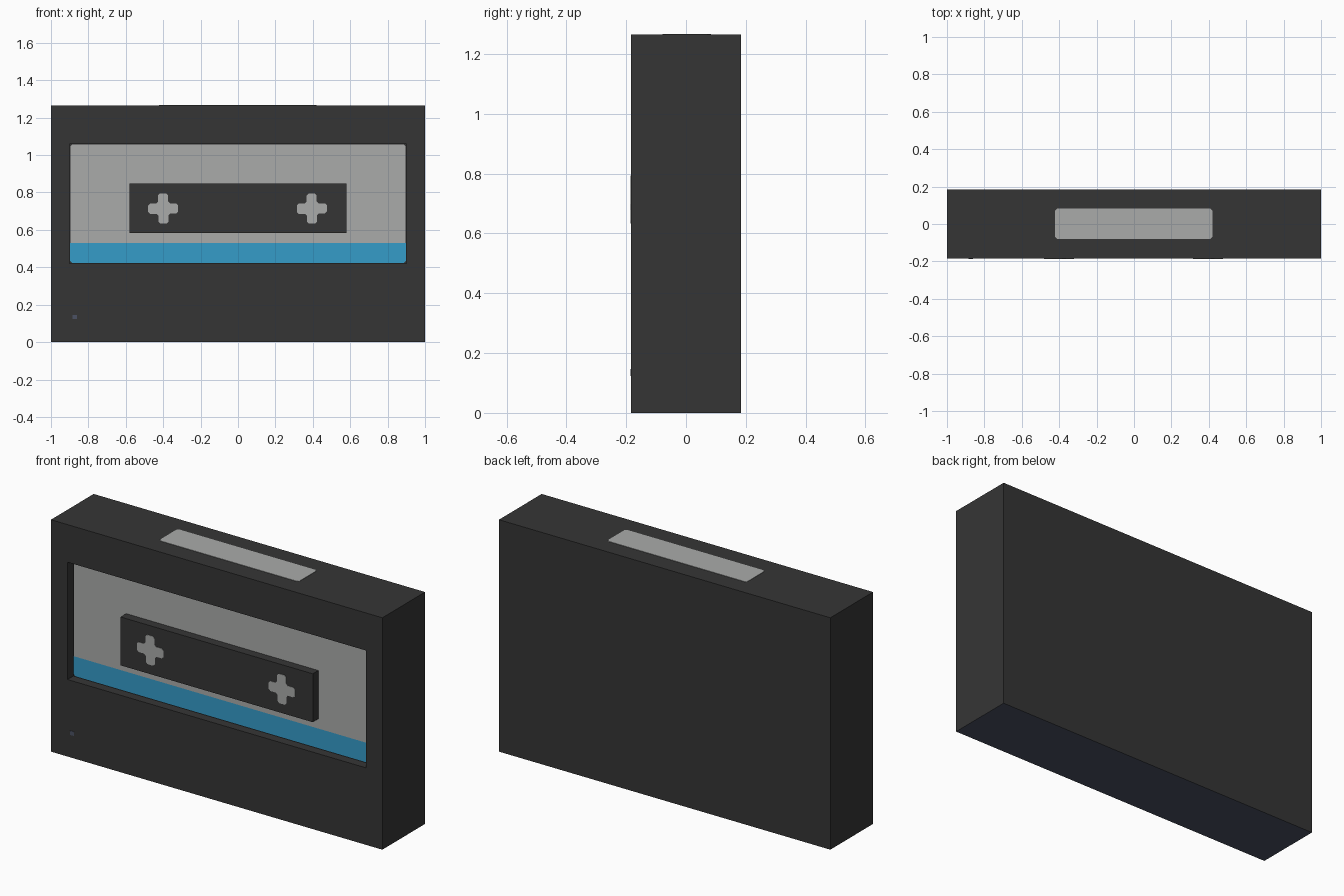
import bpy, bmesh, math
from mathutils import Matrix

if "Cube" in bpy.data.objects:
    bpy.data.objects.remove(bpy.data.objects["Cube"])

W, D, H = 1.0, 0.184, 1.265          # half width, half depth, height
RECESS = 0.05
THIN = 0.002


def material(name, r, g, b):
    m = bpy.data.materials.new(name)
    m.diffuse_color = (r, g, b, 1)
    m.use_nodes = True
    m.node_tree.nodes["Principled BSDF"].inputs["Base Color"].default_value = m.diffuse_color
    return m


dark = material("charcoal", 0.036, 0.036, 0.036)
grey = material("light grey", 0.402, 0.41, 0.402)
blue = material("blue", 0.036, 0.333, 0.584)
slate = material("slate", 0.07, 0.083, 0.125)


def finish(name, bm, *mats):
    bmesh.ops.recalc_face_normals(bm, faces=bm.faces)
    me = bpy.data.meshes.new(name)
    for m in mats:
        me.materials.append(m)
    bm.to_mesh(me)
    bm.free()
    ob = bpy.data.objects.new(name, me)
    bpy.context.collection.objects.link(ob)
    return ob


def plate(name, outline, thick, matrix, mat):
    """Extrude a 2D outline along local +z, then place it with a matrix."""
    bm = bmesh.new()
    face = bm.faces.new([bm.verts.new((u, v, 0)) for u, v in outline])
    ext = bmesh.ops.extrude_face_region(bm, geom=[face])
    moved = [g for g in ext["geom"] if isinstance(g, bmesh.types.BMVert)]
    bmesh.ops.translate(bm, verts=moved, vec=(0, 0, thick))
    bmesh.ops.transform(bm, matrix=matrix, verts=bm.verts)
    return finish(name, bm, mat)


def rect(u0, u1, v0, v1):
    return [(u0, v0), (u1, v0), (u1, v1), (u0, v1)]


def chamfered(u0, u1, v0, v1, c):
    return [(u0 + c, v0), (u1 - c, v0), (u1, v0 + c), (u1, v1 - c),
            (u1 - c, v1), (u0 + c, v1), (u0, v1 - c), (u0, v0 + c)]


def facing_front(y):
    # local x, y -> world x, z; local z -> world -y
    return Matrix.Translation((0, y, 0)) @ Matrix.Rotation(math.pi / 2, 4, 'X')


# Body: box with a recess in the front and a slate underside
bm = bmesh.new()


def ring(corners, y):
    return [bm.verts.new((x, y, z)) for x, z in corners]


outer, opening = rect(-W, W, 0, H), rect(-0.9, 0.9, 0.42, 1.06)
rings = [ring(outer, D), ring(outer, -D), ring(opening, -D),
         ring(opening, -D + RECESS)]
for a, b in zip(rings, rings[1:]):
    for i in range(4):
        j = (i + 1) % 4
        bm.faces.new((a[i], a[j], b[j], b[i]))
bm.faces.new(rings[0])
bm.faces.new(rings[-1])
for f in bm.faces:
    if max(v.co.z for v in f.verts) < 0.01:
        f.material_index = 1
finish("body", bm, dark, slate)

# Label on the recess floor, with its blue band
floor = facing_front(-D + RECESS)
plate("label", [(-0.895, 0.53), (0.895, 0.53), (0.895, 1.047), (0.885, 1.057),
                (-0.885, 1.057), (-0.895, 1.047)], THIN, floor, grey)
plate("label_band", [(-0.885, 0.423), (0.885, 0.423), (0.897, 0.433),
                     (0.897, 0.53), (-0.897, 0.53), (-0.897, 0.433)],
      THIN, floor, blue)

# Raised window block, flush with the front
plate("window_block", rect(-0.58, 0.58, 0.583, 0.847), RECESS, floor, dark)

# Cross-shaped spools on the block
quarter = [(0.08, 0.018), (0.07, 0.028), (0.036, 0.028), (0.026, 0.038),
           (0.026, 0.07), (0.016, 0.08)]
cross = []
for k in range(4):
    c, s = round(math.cos(k * math.pi / 2)), round(math.sin(k * math.pi / 2))
    cross += [(c * u - s * v, s * u + c * v) for u, v in quarter]
for side, x in (("left", -0.4), ("right", 0.395)):
    plate(side + "_spool", [(x + u, 0.714 + v) for u, v in cross],
          THIN, facing_front(-D), grey)

# Top label and a small mark low on the front
plate("top_label", chamfered(-0.423, 0.42, -0.079, 0.083, 0.012), THIN,
      Matrix.Translation((0, 0, H)), grey)
plate("front_mark", rect(-0.884, -0.861, 0.123, 0.146), THIN,
      facing_front(-D), slate)
